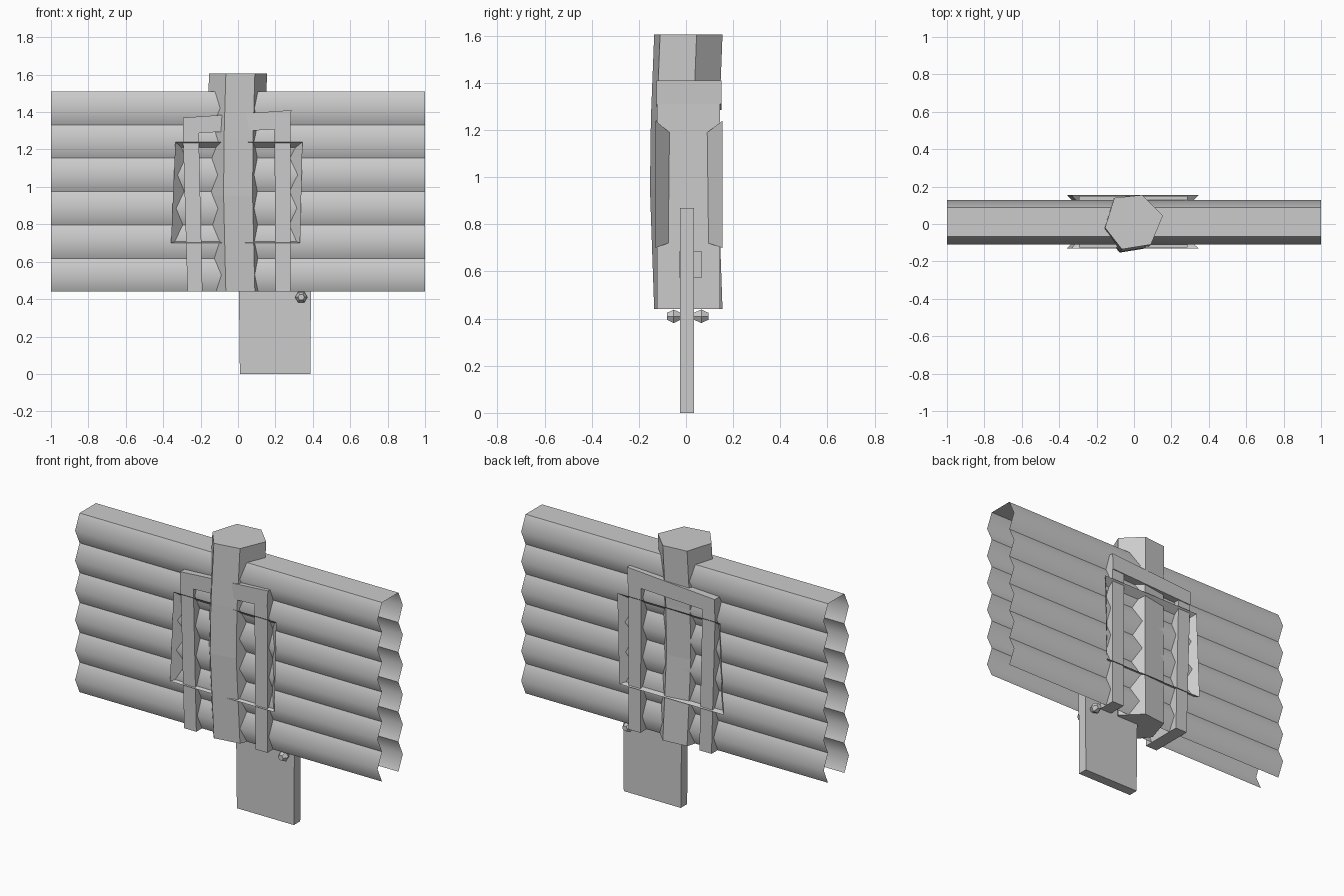
import bpy
import math

if "Cube" in bpy.data.objects:
    bpy.data.objects.remove(bpy.data.objects["Cube"])


def make(name, verts, faces, smooth=False):
    mesh = bpy.data.meshes.new(name)
    mesh.from_pydata(verts, [], faces)
    mesh.update()
    for p in mesh.polygons:
        p.use_smooth = smooth
    ob = bpy.data.objects.new(name, mesh)
    bpy.context.collection.objects.link(ob)
    return ob


def loft(name, rings, cap=True):
    """Skin a list of equal-length rings of points."""
    n = len(rings[0])
    verts = [p for r in rings for p in r]
    faces = [(k * n + i, k * n + (i + 1) % n, (k + 1) * n + (i + 1) % n, (k + 1) * n + i)
             for k in range(len(rings) - 1) for i in range(n)]
    if cap:
        faces += [tuple(reversed(range(n))), tuple(range(len(verts) - n, len(verts)))]
    return make(name, verts, faces)


def slab(name, outline, y0, y1):
    """Extrude an x-z outline (anticlockwise from the front) along y."""
    return loft(name, [[(x, y1, z) for x, z in outline], [(x, y0, z) for x, z in outline]])


# log siding: six rounded courses on each face, open at the ends and underneath
Z0, Z1, N = 0.44, 1.51, 6
H = (Z1 - Z0) / N
for side, valley, peak in (("front", -0.068, -0.11), ("back", 0.087, 0.128)):
    verts, faces = [], []
    for i in range(N):
        z, b = Z0 + i * H, len(verts)
        for y, zz in ((valley, z), (peak, z + H / 2), (valley, z + H)):
            verts += [(-1, y, zz), (1, y, zz)]
        quads = [(b, b + 1, b + 3, b + 2), (b + 2, b + 3, b + 5, b + 4)]
        faces += quads if side == "front" else [q[::-1] for q in quads]
    make(side + "_log_siding", verts, faces, smooth=True)
make("wall_top", [(-1, -0.068, Z1), (1, -0.068, Z1), (1, 0.087, Z1), (-1, 0.087, Z1)], [(0, 1, 2, 3)])

# irregular six-sided post, slightly bowed towards the front left
hexagon = [(-0.065, -0.135), (0.09, -0.11), (0.155, 0.045), (0.045, 0.155), (-0.105, 0.14), (-0.155, -0.02)]
post_rings = [(0.44, 0, 0), (0.95, -0.012, -0.018), (1.25, -0.01, -0.014), (1.605, 0, 0)]
loft("post", [[(x + dx, y + dy, z) for x, y in hexagon] for z, dx, dy in post_rings])

# window surround: two uprights and a crooked lintel running through the wall
slab("left_upright", [(-0.27, 0.44), (-0.19, 0.44), (-0.21, 1.30), (-0.295, 1.30)], -0.122, 0.145)
slab("right_upright", [(0.20, 0.44), (0.28, 0.44), (0.28, 1.32), (0.195, 1.32)], -0.122, 0.145)
slab("lintel", [(-0.295, 1.285), (0.28, 1.31), (0.285, 1.41), (-0.295, 1.37)], -0.125, 0.15)

# splayed trim sheets, one ring on each face
outer = [(-0.358, 0.70), (0.332, 0.70), (0.345, 1.24), (-0.335, 1.24)]
inner = [(-0.30, 0.722), (0.275, 0.722), (0.28, 1.19), (-0.28, 1.19)]
for side, yo, yi in (("front", -0.13, -0.07), ("back", 0.155, 0.09)):
    loft(side + "_splayed_trim",
         [[(x, yo, z) for x, z in outer], [(x, yi, z) for x, z in inner]], cap=False)

# hanging board below the wall, with a bolt on each face
slab("hanging_board", [(0.01, 0), (0.387, 0), (0.393, 0.87), (0.0, 0.87)], -0.025, 0.035)
for side, ys in (("front", (-0.025, -0.052, -0.08)), ("back", (0.035, 0.065, 0.095))):
    rings = []
    for y, r in zip(ys, (0.018, 0.033, 0.017)):
        rings.append([(0.338 + r * math.cos(k * math.pi / 3), y, 0.41 + r * math.sin(k * math.pi / 3))
                      for k in range(6)])
    loft(side + "_bolt", rings)

# hidden block that holds the board inside the wall
slab("inner_block", [(0.02, 0.575), (0.37, 0.575), (0.37, 0.685), (0.02, 0.685)], -0.03, 0.067)
